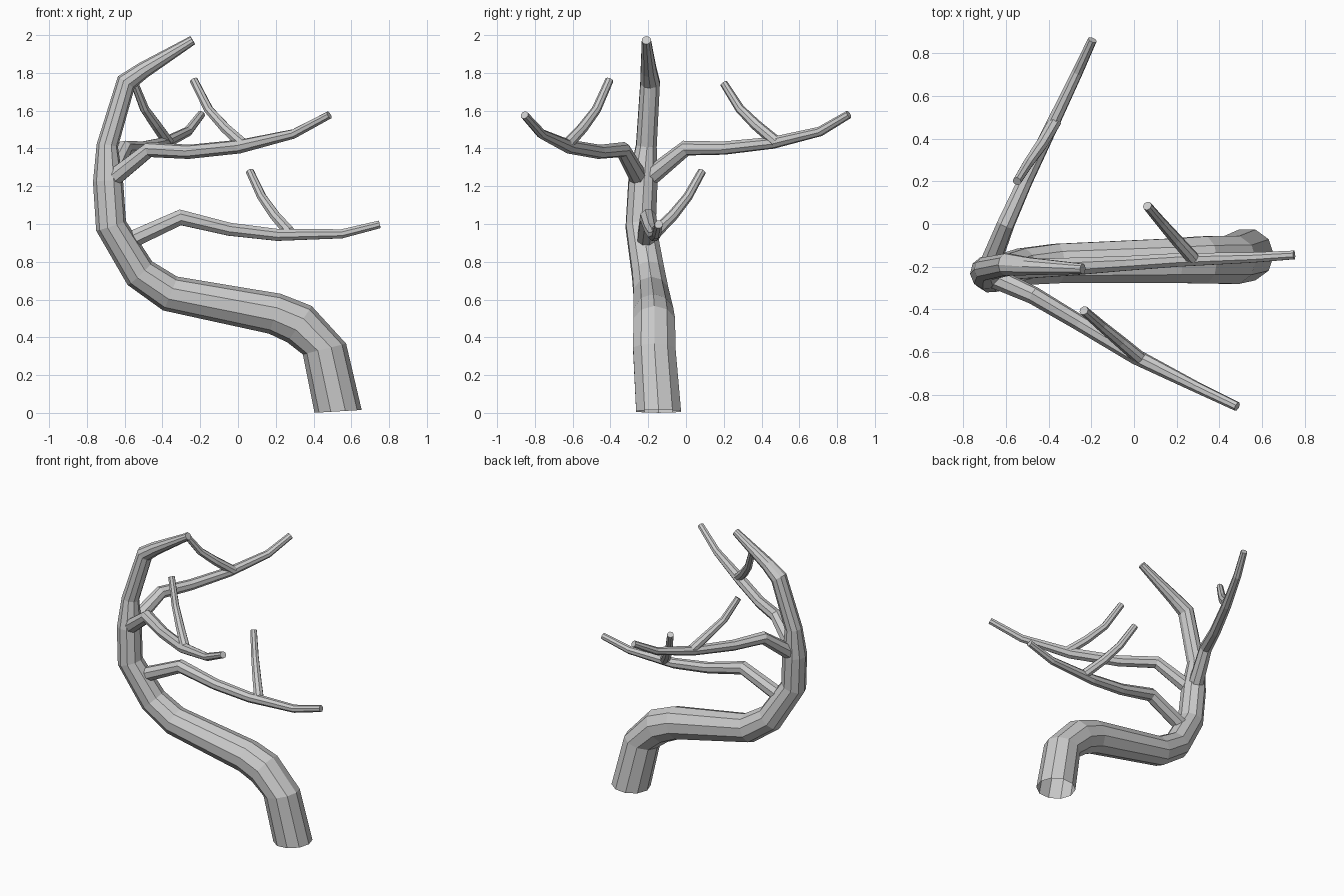
import bpy, bmesh, math
from mathutils import Vector


def limb(name, path, sides, tangents={}, cap_start=False):
    """Sweep a polygon ring along path points (x, y, z, radius); tip is capped."""
    pts = [Vector(p[:3]) for p in path]
    bm = bmesh.new()
    rings, side = [], None
    for i, p in enumerate(path):
        before = (pts[i] - pts[max(i - 1, 0)]).normalized()
        after = (pts[min(i + 1, len(pts) - 1)] - pts[i]).normalized()
        t = Vector(tangents.get(i, before + after)).normalized()
        # carry the ring orientation along to avoid twisting
        side = side or (Vector((0, 1, 0)) if abs(t.y) < 0.8 else Vector((1, 0, 0)))
        side = (side - t * side.dot(t)).normalized()
        up = t.cross(side)
        ring = []
        for k in range(sides):
            a = math.tau * (k + 0.5) / sides
            ring.append(bm.verts.new(pts[i] + p[3] * (math.cos(a) * side + math.sin(a) * up)))
        rings.append(ring)
    for r0, r1 in zip(rings, rings[1:]):
        for k in range(sides):
            n = (k + 1) % sides
            bm.faces.new((r0[k], r0[n], r1[n], r1[k]))
    bm.faces.new(rings[-1])
    if cap_start:
        bm.faces.new(rings[0][::-1])
    mesh = bpy.data.meshes.new(name)
    bm.to_mesh(mesh)
    bm.free()
    obj = bpy.data.objects.new(name, mesh)
    bpy.context.collection.objects.link(obj)
    return obj


# Curving trunk, open at the base
limb("trunk", [
    (0.53, -0.145, 0.008, 0.125), (0.458, -0.168, 0.338, 0.118),
    (0.325, -0.168, 0.47, 0.116), (0.195, -0.172, 0.525, 0.11),
    (-0.36, -0.185, 0.632, 0.097), (-0.52, -0.2, 0.74, 0.09),
    (-0.672, -0.24, 0.99, 0.083), (-0.688, -0.228, 1.225, 0.08),
    (-0.692, -0.21, 1.415, 0.057), (-0.592, -0.19, 1.75, 0.054),
    (-0.5, -0.198, 1.815, 0.044), (-0.24, -0.21, 1.973, 0.025),
], 10, {0: (-0.06, 0, 1), 1: (-0.25, 0, 1)})

# Three main branches
limb("front_branch", [
    (-0.67, -0.245, 1.235, 0.05), (-0.47, -0.335, 1.394, 0.042),
    (-0.26, -0.46, 1.382, 0.038), (0.01, -0.622, 1.41, 0.037),
    (0.295, -0.765, 1.477, 0.026), (0.483, -0.855, 1.577, 0.022),
], 8)
limb("back_branch", [
    (-0.675, -0.19, 1.25, 0.05), (-0.6, 0.0, 1.402, 0.042),
    (-0.51, 0.2, 1.402, 0.036), (-0.385, 0.46, 1.43, 0.032),
    (-0.265, 0.71, 1.49, 0.026), (-0.195, 0.862, 1.58, 0.022),
], 8)
limb("low_branch", [
    (-0.6, -0.215, 0.9, 0.05), (-0.305, -0.2, 1.035, 0.045),
    (-0.045, -0.185, 0.972, 0.037), (0.21, -0.168, 0.942, 0.034),
    (0.55, -0.157, 0.948, 0.026), (0.75, -0.145, 0.998, 0.022),
], 8)

# Small upright twigs, one per branch
limb("front_twig", [
    (0.03, -0.63, 1.42, 0.032), (-0.065, -0.55, 1.505, 0.029),
    (-0.155, -0.475, 1.605, 0.025), (-0.235, -0.405, 1.763, 0.022),
], 8)
limb("back_twig", [
    (-0.37, 0.48, 1.432, 0.032), (-0.435, 0.37, 1.525, 0.029),
    (-0.495, 0.285, 1.61, 0.025), (-0.548, 0.2, 1.745, 0.021),
], 8)
limb("low_twig", [
    (0.275, -0.16, 0.955, 0.032), (0.195, -0.07, 1.045, 0.029),
    (0.125, 0.01, 1.145, 0.025), (0.062, 0.085, 1.28, 0.022),
], 8)
